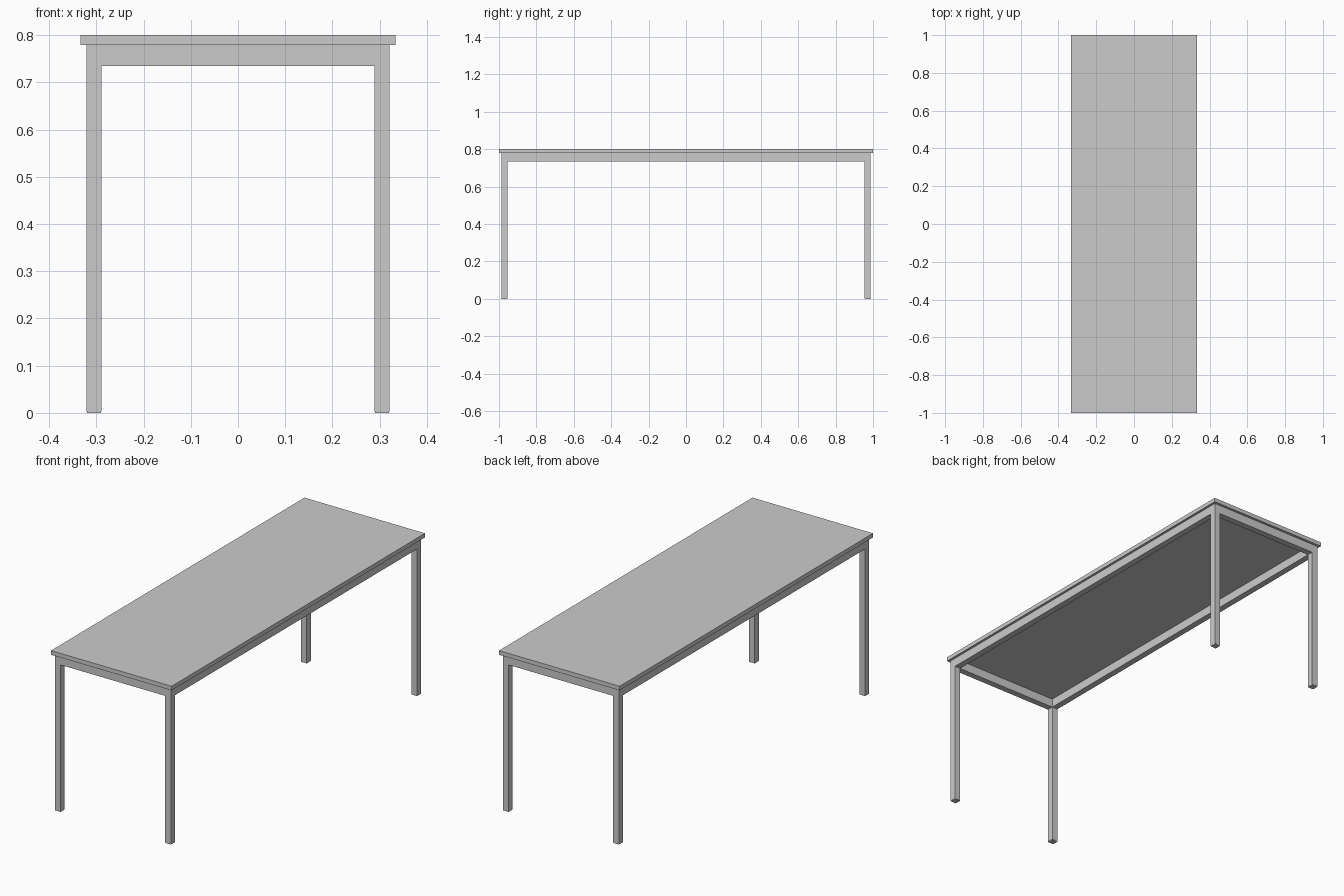
import bpy

cube = bpy.data.objects.get("Cube")
if cube:
    bpy.data.objects.remove(cube, do_unlink=True)

grey = bpy.data.materials.new("light grey")
grey.use_nodes = True
COLOUR = (0.6, 0.6, 0.6, 1)
grey.diffuse_color = COLOUR
grey.node_tree.nodes["Principled BSDF"].inputs["Base Color"].default_value = COLOUR


def box(name, low, high):
    """Axis-aligned box between two corners."""
    centre = [(a + b) / 2 for a, b in zip(low, high)]
    bpy.ops.mesh.primitive_cube_add(size=1, location=centre)
    obj = bpy.context.object
    obj.name = name
    obj.scale = [b - a for a, b in zip(low, high)]
    bpy.ops.object.transform_apply(location=False, rotation=False, scale=True)
    obj.data.materials.append(grey)
    return obj


TOP_X, TOP_Y, HEIGHT = 0.333, 1.0, 0.8
UNDER, RAIL = 0.779, 0.735        # underside of the top, bottom of the rails
OUT_X, OUT_Y, LEG = 0.321, 0.987, 0.032
IN_X, IN_Y = OUT_X - LEG, OUT_Y - LEG
FOOT, GAP = 0.003, 0.001

# Table top
box("table_top", (-TOP_X, -TOP_Y, UNDER), (TOP_X, TOP_Y, HEIGHT))

# Legs with thin foot caps
for sx, side in ((-1, "right"), (1, "left")):
    for sy, end in ((-1, "front"), (1, "back")):
        x0, x1 = sorted((sx * IN_X, sx * OUT_X))
        y0, y1 = sorted((sy * IN_Y, sy * OUT_Y))
        box(f"{end}_{side}_leg", (x0, y0, FOOT), (x1, y1, UNDER))
        box(f"{end}_{side}_foot", (x0 + GAP, y0 + GAP, 0), (x1 - GAP, y1 - GAP, FOOT))

# Rails between the legs
for s, side, end in ((-1, "right", "front"), (1, "left", "back")):
    x0, x1 = sorted((s * IN_X, s * OUT_X))
    box(f"{side}_rail", (x0, -IN_Y, RAIL), (x1, IN_Y, UNDER))
    y0, y1 = sorted((s * IN_Y, s * OUT_Y))
    box(f"{end}_rail", (-IN_X, y0, RAIL), (IN_X, y1, UNDER))
